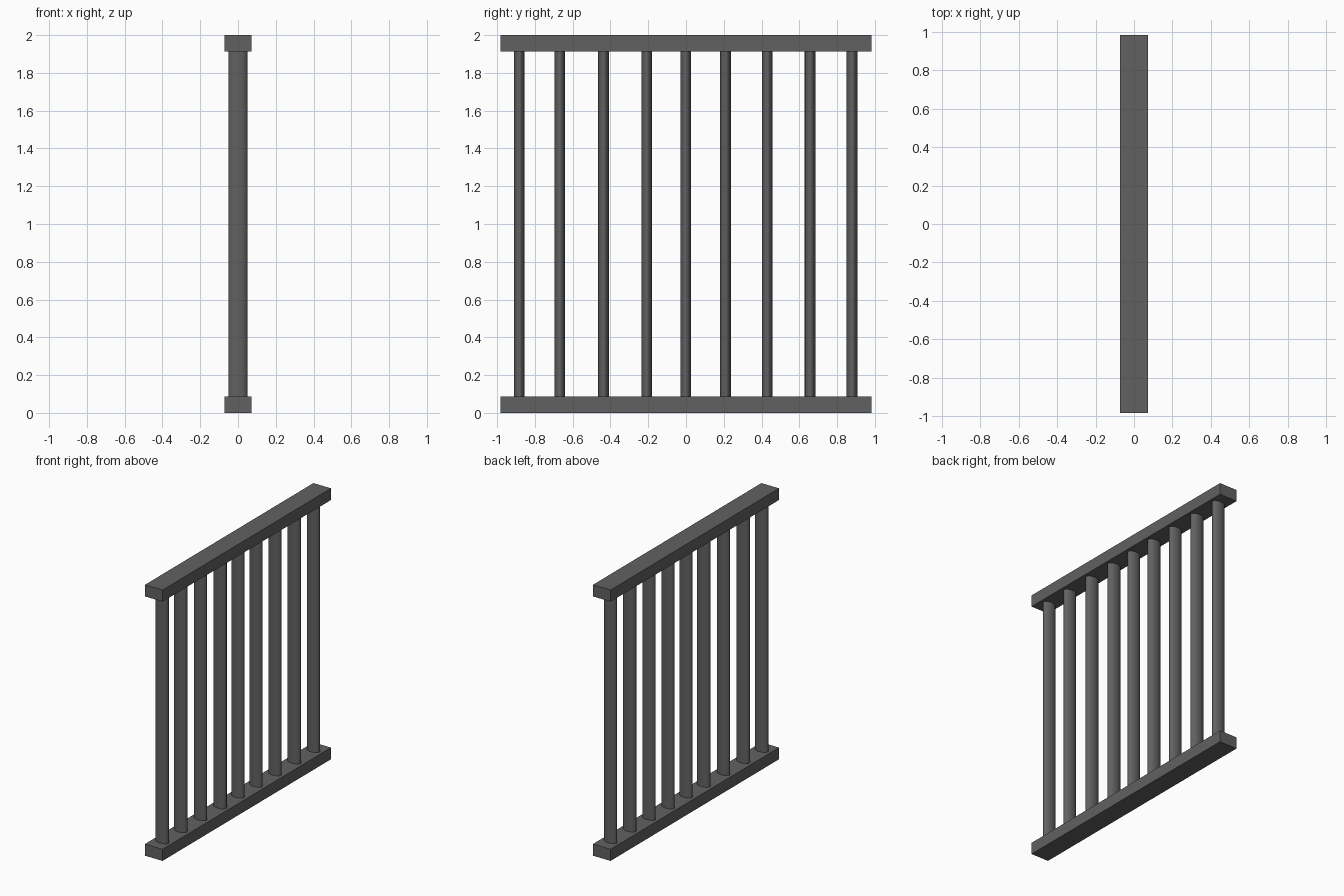
import bpy, math

if "Cube" in bpy.data.objects:
    bpy.data.objects.remove(bpy.data.objects["Cube"])

RAIL_W, RAIL_L, RAIL_H = 0.144, 1.965, 0.086
HEIGHT = 2.0


def grey():
    m = bpy.data.materials.new("dark_grey")
    m.diffuse_color = (0.12, 0.12, 0.12, 1)
    m.use_nodes = True
    m.node_tree.nodes["Principled BSDF"].inputs["Base Color"].default_value = m.diffuse_color
    return m


MAT = grey()


def finish(name, scale):
    ob = bpy.context.object
    ob.name = name
    ob.scale = scale
    bpy.ops.object.transform_apply(location=False, rotation=False, scale=True)
    ob.data.materials.append(MAT)


# Top and bottom rails
for name, z in (("bottom_rail", RAIL_H / 2), ("top_rail", HEIGHT - RAIL_H / 2)):
    bpy.ops.mesh.primitive_cube_add(size=1, location=(0, 0, z))
    finish(name, (RAIL_W, RAIL_L, RAIL_H))

# Oval balusters, slightly unevenly spaced
for i, y in enumerate((-0.883, -0.668, -0.437, -0.208, -0.001,
                       0.209, 0.43, 0.657, 0.879)):
    bpy.ops.mesh.primitive_cylinder_add(vertices=32, radius=1, depth=1,
                                        location=(0, y, HEIGHT / 2))
    finish(f"baluster_{i + 1}", (0.05, 0.0285, HEIGHT - 2 * RAIL_H))
    bpy.ops.object.shade_smooth_by_angle(angle=math.radians(40))
